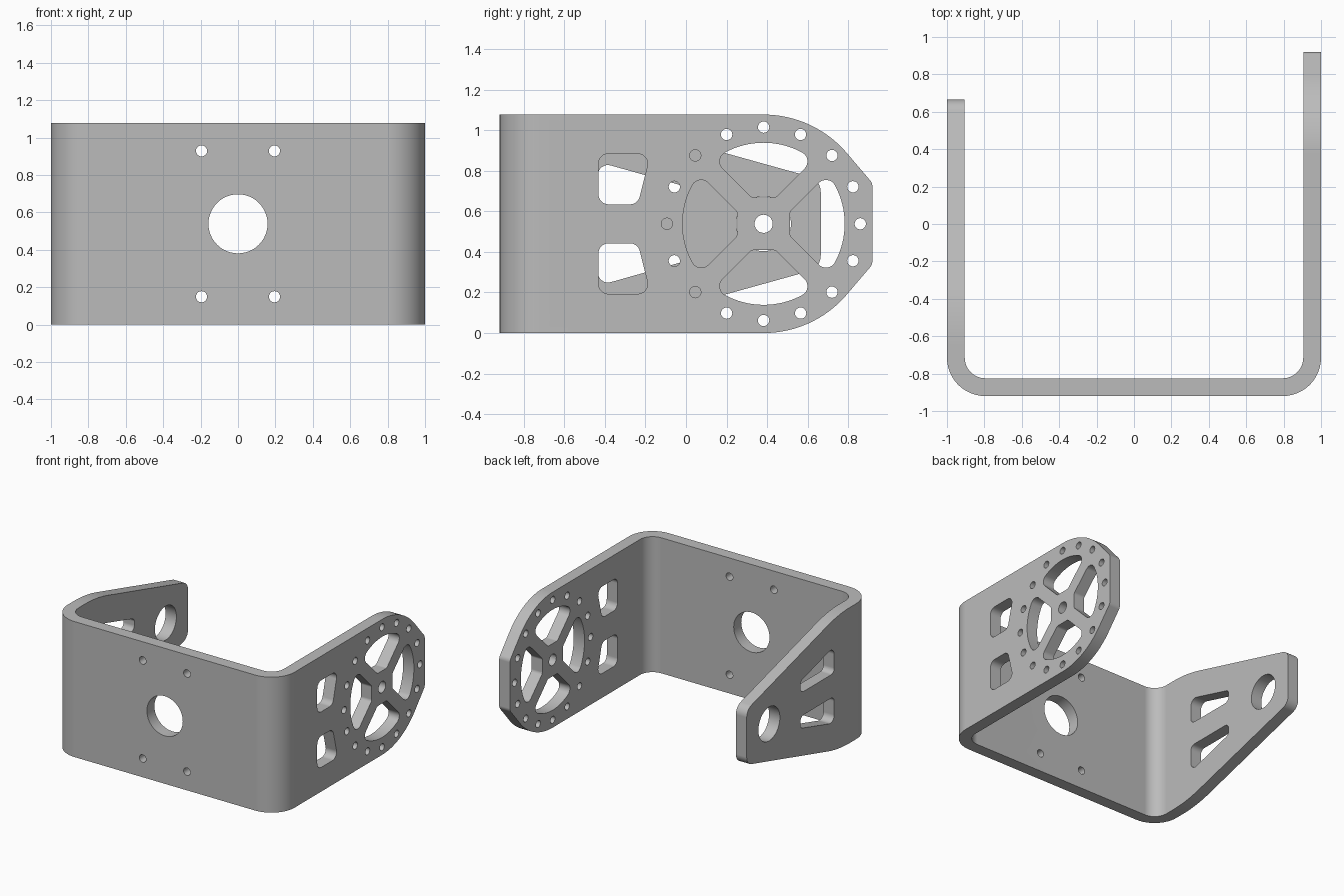
import bpy, bmesh, math
from mathutils import Vector

if "Cube" in bpy.data.objects:
    bpy.data.objects.remove(bpy.data.objects["Cube"])

H, MID, T = 1.078, 0.539, 0.095      # bracket height, mid height, sheet thickness
HUB_Y = 0.383                        # pivot axis along the arms


def rounded(corners, steps=8):
    """Turn (a, b, radius) corners into an outline with filleted corners."""
    out = []
    n = len(corners)
    for i, (x, y, r) in enumerate(corners):
        p = Vector((x, y))
        if r == 0:
            out.append(p)
            continue
        u = (Vector(corners[i - 1][:2]) - p).normalized()
        v = (Vector(corners[(i + 1) % n][:2]) - p).normalized()
        half = u.angle(v) / 2
        centre = p + (u + v).normalized() * r / math.sin(half)
        start = p + u * r / math.tan(half) - centre
        end = p + v * r / math.tan(half) - centre
        sweep = start.angle_signed(end)          # clockwise positive
        for k in range(steps + 1):
            a = -sweep * k / steps
            out.append(centre + Vector((start.x * math.cos(a) - start.y * math.sin(a),
                                        start.x * math.sin(a) + start.y * math.cos(a))))
    return out


def arc(cx, cy, r, a0, a1, n):
    return [(cx + r * math.cos(math.radians(a0 + (a1 - a0) * k / n)),
             cy + r * math.sin(math.radians(a0 + (a1 - a0) * k / n))) for k in range(n + 1)]


def circle(cx, cy, r, n=32):
    return arc(cx, cy, r, 0, 360, n)[:-1]


def prism(bm, pts, axis, lo, hi):
    """Extrude an outline along an axis: x uses (y, z), y uses (x, z), z uses (x, y)."""
    place = {'x': lambda p, d: (d, p[0], p[1]),
             'y': lambda p, d: (p[0], d, p[1]),
             'z': lambda p, d: (p[0], p[1], d)}[axis]
    a = [bm.verts.new(place(p, lo)) for p in pts]
    b = [bm.verts.new(place(p, hi)) for p in pts]
    bm.faces.new(a)
    bm.faces.new(b[::-1])
    for i in range(len(pts)):
        j = (i + 1) % len(pts)
        bm.faces.new((a[j], a[i], b[i], b[j]))


def make(name, bm):
    bmesh.ops.recalc_face_normals(bm, faces=bm.faces[:])
    mesh = bpy.data.meshes.new(name)
    bm.to_mesh(mesh)
    bm.free()
    ob = bpy.data.objects.new(name, mesh)
    bpy.context.collection.objects.link(ob)
    return ob


def flip(corners):
    """Mirror an outline about mid height, keeping the order closed."""
    return [(c[0], 2 * MID - c[1], *c[2:]) for c in reversed(corners)]


# Bent sheet: U outline with rounded bends
bm = bmesh.new()
B = -0.92
u = [(-1, 1, 0), (-1, B, 0.205), (1, B, 0.205), (1, 1, 0),
     (1 - T, 1, 0), (1 - T, B + T, 0.11), (T - 1, B + T, 0.11), (T - 1, 1, 0)]
prism(bm, rounded(u, 12), 'z', 0, H)
bracket = make("u_bracket", bm)

bm = bmesh.new()
LEFT, RIGHT = (-1.1, -0.82), (0.82, 1.1)

# Arm end trims: C-shaped cutters around each arm outline
left_top = [(1.2, 1.3, 0), (-0.64, 1.3, 0), (-0.64, H, 0), (-0.49, H, 1.07), (0.665, 0.757, 0.08)]
right_top = [(1.2, 1.3, 0), (HUB_Y, 1.3, 0)]
right_top += [(y, z, 0) for y, z in arc(HUB_Y, MID, MID, 90, 41, 16)]
right_top += [(0.92, 0.74, 0.05)]
for top, span in ((left_top, LEFT), (right_top, RIGHT)):
    prism(bm, rounded(top + flip(top), 10), 'x', *span)

# Back plate: central opening and four screw holes
prism(bm, circle(0, MID, 0.158, 48), 'y', -1.1, -0.75)
for x in (-0.195, 0.195):
    for dz in (-0.39, 0.39):
        prism(bm, circle(x, MID + dz, 0.03, 20), 'y', -1.1, -0.75)

# Left arm: pivot hole and tapered slots
prism(bm, circle(HUB_Y, MID, 0.135, 48), 'x', *LEFT)
slot = [(-0.435, 0.632, 0.04), (-0.01, 0.632, 0.04), (-0.01, 0.725, 0.035), (-0.435, 0.845, 0.05)]
for s in (slot, flip(slot)):
    prism(bm, rounded(s), 'x', *LEFT)

# Right arm: near windows
window = [(-0.432, 0.635, 0.05), (-0.238, 0.635, 0.05), (-0.175, 0.885, 0.05), (-0.432, 0.885, 0.05)]
for w in (window, flip(window)):
    prism(bm, rounded(w), 'x', *RIGHT)

# Right arm: hub hole, ring of screw holes
prism(bm, circle(HUB_Y, MID, 0.045, 24), 'x', *RIGHT)
for i in range(16):
    a = i * math.tau / 16
    prism(bm, circle(HUB_Y + 0.477 * math.cos(a), MID + 0.477 * math.sin(a), 0.028, 20), 'x', *RIGHT)

# Right arm: four wheel openings between diagonal spokes
f, spoke, rim, inner = 0.05, 0.05, 0.4, 0.13
phi = 45 + math.degrees(math.asin((spoke + f) / (rim - f)))
cx, cy = arc(0, 0, rim - f, phi, phi, 1)[0]
side = arc(cx, cy, f, -45, phi, 8)
half_in = inner - spoke * math.sqrt(2)
opening = [(-half_in, inner, 0.03), (half_in, inner, 0.03)]
opening += [(x, y, 0) for x, y in side]
opening += [(x, y, 0) for x, y in arc(0, 0, rim, phi, 180 - phi, 16)[1:-1]]
opening += [(-x, y, 0) for x, y in reversed(side)]
shape = rounded(opening, 6)
for c, s in ((1, 0), (0, 1), (-1, 0), (0, -1)):
    prism(bm, [(HUB_Y + p.x * c - p.y * s, MID + p.x * s + p.y * c) for p in shape], 'x', *RIGHT)

cutter = make("cutter", bm)
cutter.hide_render = True

# Cut everything, then drop the cutter
bpy.context.view_layer.objects.active = bracket
bracket.select_set(True)
cut = bracket.modifiers.new("cut", 'BOOLEAN')
cut.operation, cut.solver, cut.object = 'DIFFERENCE', 'EXACT', cutter
bpy.ops.object.modifier_apply(modifier=cut.name)
bpy.data.objects.remove(cutter, do_unlink=True)

# Finish
grey = bpy.data.materials.new("light_grey_metal")
grey.diffuse_color = (0.5, 0.5, 0.5, 1)
grey.use_nodes = True
grey.node_tree.nodes["Principled BSDF"].inputs["Base Color"].default_value = grey.diffuse_color
bracket.data.materials.clear()
bracket.data.materials.append(grey)
bpy.ops.object.shade_smooth_by_angle(angle=math.radians(30))
weighted = bracket.modifiers.new("weighted_normals", 'WEIGHTED_NORMAL')
weighted.keep_sharp = True
